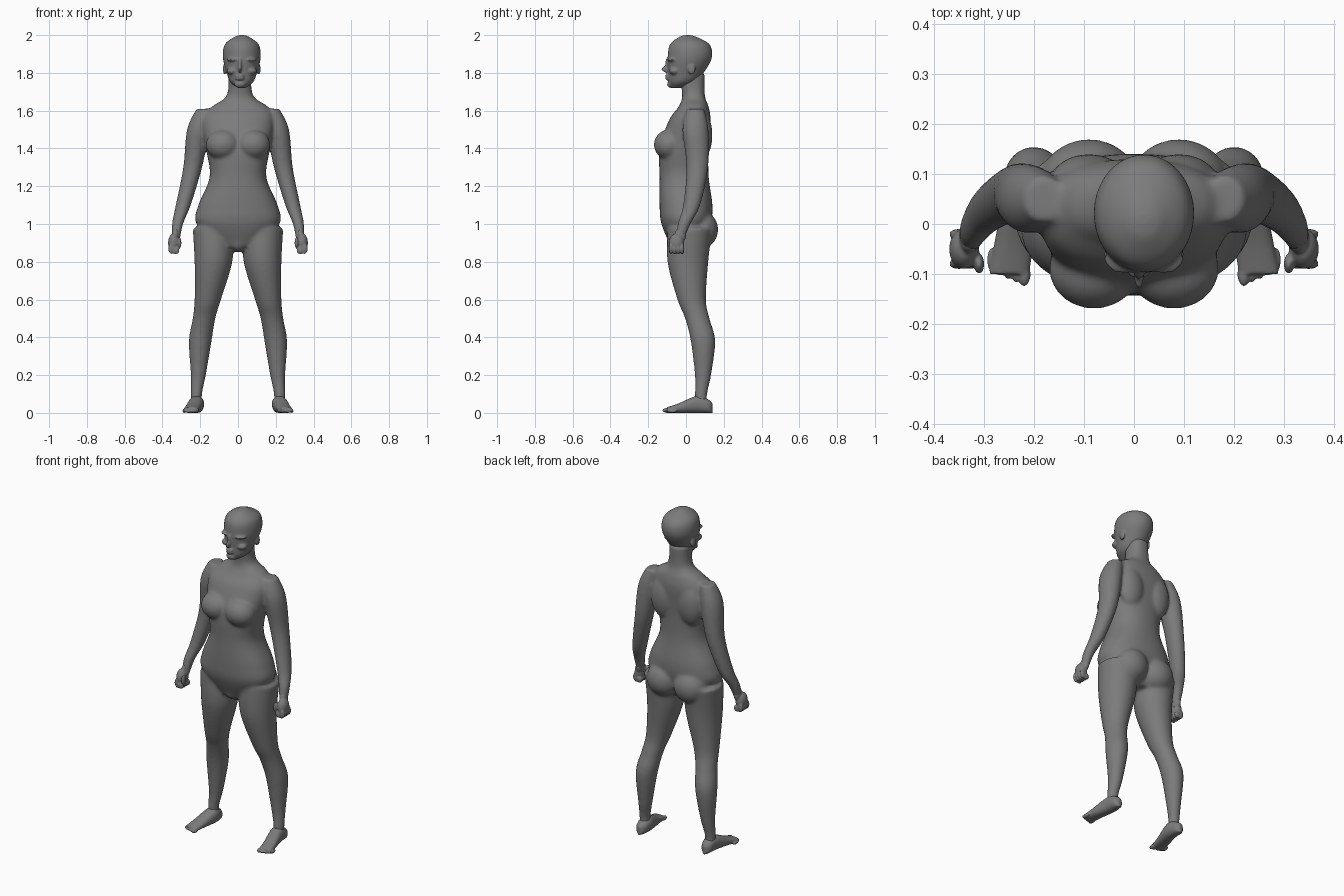
import bpy, bmesh, math
from mathutils import Matrix

if "Cube" in bpy.data.objects:
    bpy.data.objects.remove(bpy.data.objects["Cube"])

SHADE = (.2, .2, .2, 1)
grey = bpy.data.materials.new("matte grey")
grey.use_nodes = True
grey.diffuse_color = SHADE
grey.node_tree.nodes["Principled BSDF"].inputs["Base Color"].default_value = SHADE


def blend(before, start, end, after, t):
    """Smooth curve value between start and end."""
    slope_in, slope_out = (end - before) / 2, (after - start) / 2
    rise = end - start
    return (start + slope_in * t + (3 * rise - 2 * slope_in - slope_out) * t ** 2
            + (slope_in + slope_out - 2 * rise) * t ** 3)


def spline(rings, steps=6):
    """Add smooth in-between rings to a short list of key rings."""
    padded = [rings[0], *rings, rings[-1]]
    result = []
    for keys in zip(padded, padded[1:], padded[2:], padded[3:]):
        for step in range(steps):
            result.append([blend(*values, step / steps) for values in zip(*keys)])
    return result + [rings[-1]]


def squash(value, power):
    """Turn a circle coordinate into a fuller, boxier one."""
    return math.copysign(abs(value) ** (2 / power), value)


def loft(bm, rings, side=1, power=2, along_y=False, sides=40):
    """Skin rings of (position, two centres, two radii)."""
    loops = []
    for position, centre_x, centre_w, radius_x, radius_w in spline(rings):
        loop = []
        for k in range(sides):
            angle = math.tau * k / sides
            x = side * (centre_x + radius_x * squash(math.cos(angle), power))
            w = centre_w + radius_w * squash(math.sin(angle), power)
            loop.append(bm.verts.new((x, position, w) if along_y else (x, w, position)))
        loops.append(loop)
    for lower, upper in zip(loops, loops[1:]):
        for k in range(sides):
            bm.faces.new((lower[k - 1], lower[k], upper[k], upper[k - 1]))
    bm.faces.new(loops[0])
    bm.faces.new(loops[-1])


def limb(bm, side, depth, rings):
    """Skin a limb from rings of (height, x, y, radius)."""
    loft(bm, [(z, x, y, r, r * depth) for z, x, y, r in rings], side)


def blob(bm, centre, radii, side=1):
    """Add a rounded mass."""
    x, y, z = centre
    place = Matrix.Translation((side * x, y, z)) @ Matrix.Diagonal((*radii, 1))
    bmesh.ops.create_icosphere(bm, subdivisions=4, radius=1, matrix=place)


def finish(bm, name, voxel, smoothing):
    """Fuse the overlapping masses into one smooth skin."""
    bmesh.ops.recalc_face_normals(bm, faces=bm.faces)
    mesh = bpy.data.meshes.new(name)
    bm.to_mesh(mesh)
    bm.free()
    mesh.materials.append(grey)
    mesh.shade_smooth()
    part = bpy.data.objects.new(name, mesh)
    bpy.context.collection.objects.link(part)
    fuse = part.modifiers.new("fuse", 'REMESH')
    fuse.mode = 'VOXEL'
    fuse.voxel_size = voxel
    fuse.use_smooth_shade = True
    soften = part.modifiers.new("soften", 'SMOOTH')
    soften.factor = .5
    soften.iterations = smoothing


# Torso and neck: height, y, half width, half depth
body = bmesh.new()
torso = [(.88, 0, .1, .08), (1, 0, .22, .13), (1.1, 0, .21, .14),
         (1.25, -.01, .15, .13), (1.4, -.01, .17, .13), (1.55, .02, .19, .11),
         (1.62, .04, .15, .08), (1.68, .04, .07, .06), (1.8, .03, .06, .07)]
neck_shift = .01
loft(body, [(z, neck_shift * (z > 1.6), y, rx, ry) for z, y, rx, ry in torso], power=2.3)
blob(body, (0, -.03, .9), (.05, .06, .05))

for side in (1, -1):
    # Chest, shoulder blade and buttock
    blob(body, (.08, -.09, 1.42), (.09, .08, .08), side)
    blob(body, (.09, .08, 1.47), (.08, .06, .13), side)
    blob(body, (.09, .08, .97), (.1, .09, .1), side)
    # Leg, hip to ankle
    limb(body, side, 1.08, [(.98, .13, .02, .11), (.8, .13, .01, .1), (.6, .16, .03, .07),
                            (.5, .18, .06, .06), (.38, .2, .09, .06), (.2, .21, .09, .04),
                            (.1, .22, .08, .03), (.03, .22, .08, .03)])
    # Arm, shoulder to wrist
    limb(body, side, 1.15, [(1.61, .18, .05, .04), (1.5, .21, .05, .06), (1.3, .24, .06, .05),
                            (1.1, .29, .03, .04), (1, .32, -.01, .03), (.9, .33, -.04, .02)])
finish(body, "body", .008, 14)

# Head, jaw to crown: height, y, half width
head = bmesh.new()
middle = .02
limb(head, 1, 1.17, [(z, middle, y, r) for z, y, r in (
    (1.72, -.05, .02), (1.75, -.02, .06), (1.8, 0, .08), (1.88, .02, .1),
    (1.95, .02, .09), (1.99, .01, .04), (2, .01, .01))])
# Nose, bridge, chin and lips
blob(head, (.01, -.1, 1.82), (.01, .03, .02))
blob(head, (.01, -.1, 1.85), (.01, .01, .03))
blob(head, (.01, -.08, 1.74), (.03, .02, .02))
for lip in (1.77, 1.785):
    blob(head, (.01, -.09, lip), (.025, .02, .01))
# Brows, cheeks and ears
for side in (1, -1):
    blob(head, (middle + side * .04, -.07, 1.87), (.04, .03, .01))
    blob(head, (middle + side * .05, -.06, 1.81), (.03, .03, .02))
    blob(head, (middle + side * .09, .03, 1.82), (.01, .02, .03))
finish(head, "head", .005, 7)

for side, label in ((1, "left"), (-1, "right")):
    # Clenched hand: fist, curled fingers and thumb
    hand = bmesh.new()
    blob(hand, (.34, -.05, .9), (.03, .04, .05), side)
    blob(hand, (.33, -.03, .94), (.02, .03, .04), side)
    blob(hand, (.31, -.08, .9), (.01, .02, .03), side)
    for finger in range(4):
        y = -.08 + finger * .02
        blob(hand, (.35, y, .87), (.02, .01, .03), side)
        blob(hand, (.33, y, .86), (.02, .01, .02), side)
    finish(hand, label + "_hand", .004, 4)

    # Bare foot, heel to ball: y, x, half width, height
    foot = bmesh.new()
    sole = [(.14, .22, .01, .05), (.12, .22, .03, .07), (.06, .22, .04, .09),
            (-.04, .24, .04, .05), (-.1, .25, .04, .03)]
    loft(foot, [(y, x, h / 2, r, h / 2) for y, x, r, h in sole], side, 2.3, along_y=True)
    # Toes
    for toe in range(5):
        radius = .01 if toe else .013
        blob(foot, (.22 + toe * .016, -.1 + toe * .007, radius), (radius, .025, radius), side)
    finish(foot, label + "_foot", .004, 4)
